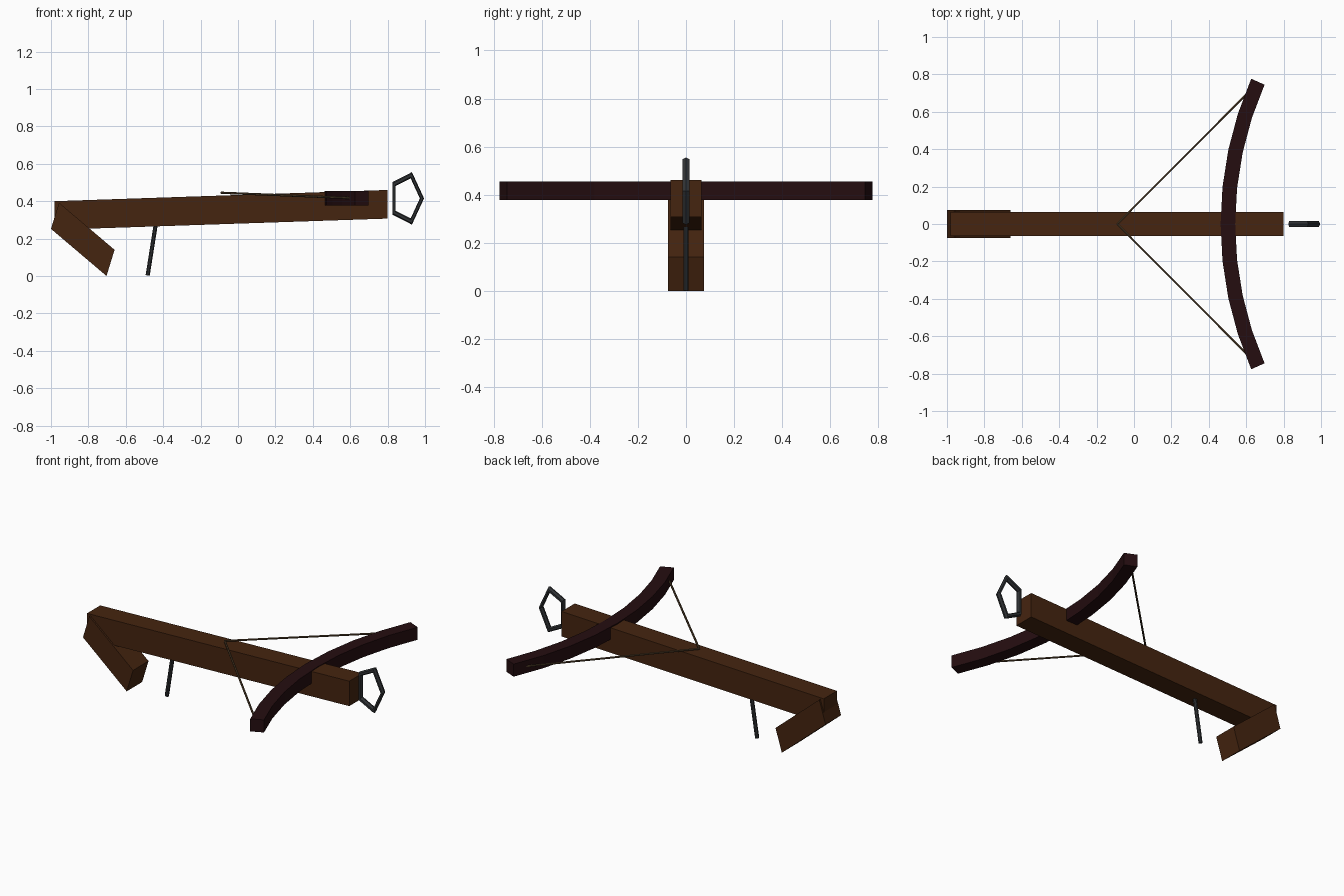
import bpy, bmesh, math
from mathutils import Vector

if "Cube" in bpy.data.objects:
    bpy.data.objects.remove(bpy.data.objects["Cube"])


def material(name, rgb):
    m = bpy.data.materials.new(name)
    m.diffuse_color = (*rgb, 1)
    m.use_nodes = True
    m.node_tree.nodes["Principled BSDF"].inputs["Base Color"].default_value = m.diffuse_color
    return m


wood = material("brown wood", (0.060, 0.018, 0.005))
dark_wood = material("dark red wood", (0.018, 0.004, 0.005))
metal = material("dark metal", (0.028, 0.031, 0.034))
cord = material("tan cord", (0.085, 0.050, 0.022))


def new_object(name, bm, mat):
    bmesh.ops.recalc_face_normals(bm, faces=bm.faces)
    me = bpy.data.meshes.new(name)
    bm.to_mesh(me)
    bm.free()
    me.materials.append(mat)
    ob = bpy.data.objects.new(name, me)
    bpy.context.collection.objects.link(ob)
    return ob


def loft(name, rings, mat, closed=False):
    """Skin matching rings of points; cap the ends unless closed."""
    bm = bmesh.new()
    vr = [[bm.verts.new(p) for p in r] for r in rings]
    n = len(vr[0])
    pairs = list(zip(vr, vr[1:])) + ([(vr[-1], vr[0])] if closed else [])
    for a, b in pairs:
        for i in range(n):
            j = (i + 1) % n
            bm.faces.new((a[i], a[j], b[j], b[i]))
    if not closed:
        bm.faces.new(vr[0])
        bm.faces.new(vr[-1])
    return new_object(name, bm, mat)


def side_slab(name, profile, half, mat):
    """Extrude an x-z profile across y."""
    return loft(name, [[(x, y, z) for x, z in profile] for y in (-half, half)], mat)


def rod(name, a, b, r, sides, mat):
    a, b = Vector(a), Vector(b)
    q = (b - a).to_track_quat('Z', 'Y')
    rings = []
    for p in (a, b):
        rings.append([p + q @ Vector((r * math.cos(t), r * math.sin(t), 0))
                      for t in (math.tau * (i + 0.5) / sides for i in range(sides))])
    return loft(name, rings, mat)


# Tiller and angled butt
side_slab("stock", [(-0.98, 0.247), (0.80, 0.307), (0.80, 0.46), (-0.98, 0.40)], 0.064, wood)
side_slab("butt", [(-1.0, 0.252), (-0.703, 0.0), (-0.66, 0.14), (-0.957, 0.392)], 0.075, wood)

# Trigger lever
rod("trigger", (-0.436, 0, 0.30), (-0.483, 0, 0.003), 0.012, 8, metal)

# Curved bow, an arc of eight flat segments
R, sweep, half_w = 1.885, math.radians(23.8), 0.039
rings = []
for i in range(9):
    a = sweep * (i / 4 - 1)
    rings.append([(0.502 + R - (R + d) * math.cos(a), (R + d) * math.sin(a), z)
                  for d, z in ((-half_w, 0.378), (half_w, 0.378),
                               (half_w, 0.455), (-half_w, 0.455))])
loft("bow", rings, dark_wood)

# Drawn string, one half per side
for side, label in ((1, "left"), (-1, "right")):
    rod("string_" + label, (-0.09, 0, 0.445), (0.605, 0.697 * side, 0.417), 0.006, 6, cord)

# Five-sided foot stirrup
rings = []
for i in range(5):
    a = math.tau * i / 5
    ring = []
    for j in range(6):
        t = math.tau * j / 6
        d = 0.130 + 0.0175 * math.cos(t)
        ring.append((0.901 + 0.635 * d * math.cos(a), 0.0175 * math.sin(t), 0.415 + d * math.sin(a)))
    rings.append(ring)
loft("stirrup", rings, metal, closed=True)
